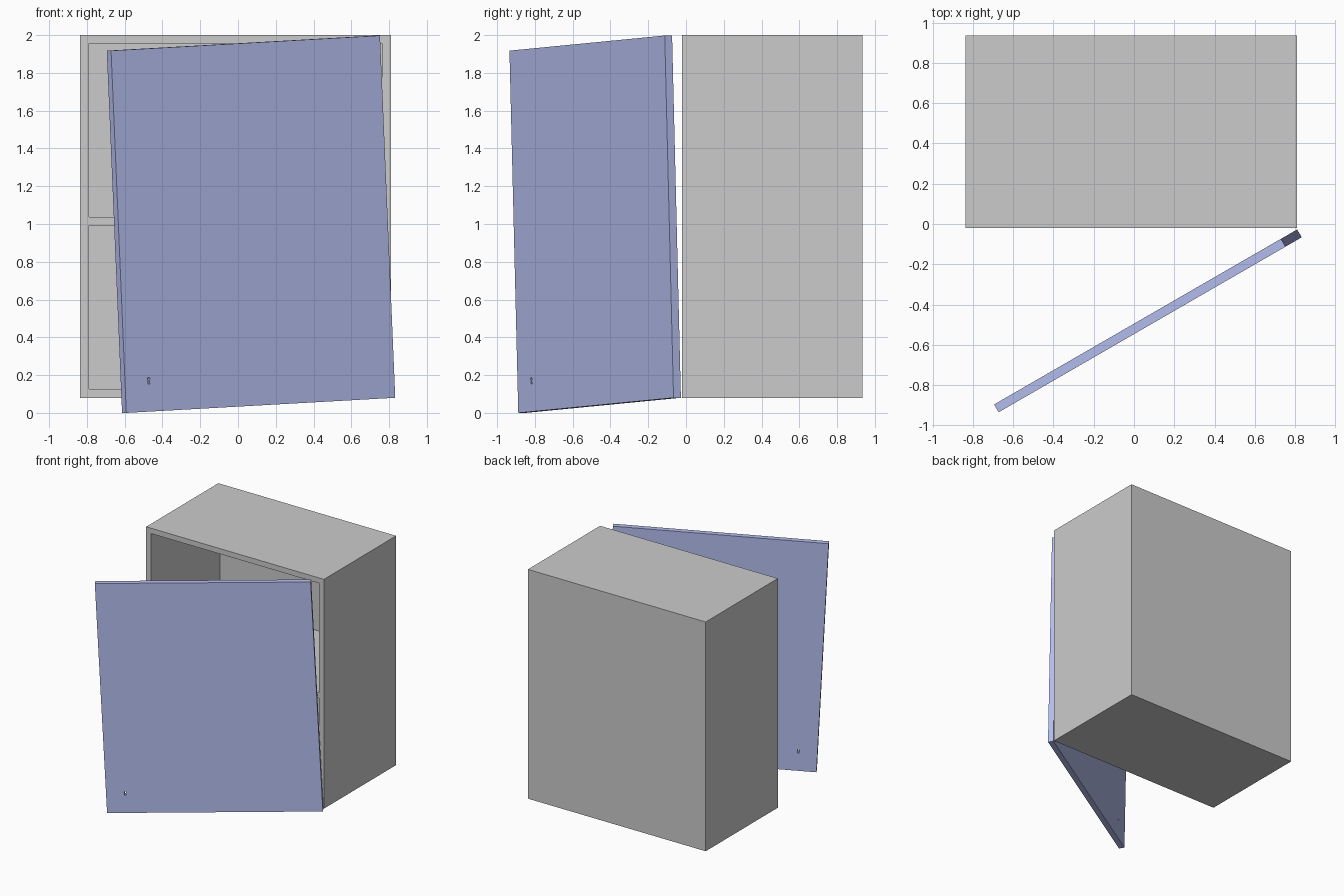
import bpy, bmesh, math
from mathutils import Matrix, Vector

if "Cube" in bpy.data.objects:
    bpy.data.objects.remove(bpy.data.objects["Cube"])


def box(name, lo, hi):
    bm = bmesh.new()
    bmesh.ops.create_cube(bm, size=1)
    for v in bm.verts:
        v.co = Vector([(a + b) / 2 + c * (b - a) for a, b, c in zip(lo, hi, v.co)])
    me = bpy.data.meshes.new(name)
    bm.to_mesh(me)
    bm.free()
    ob = bpy.data.objects.new(name, me)
    bpy.context.collection.objects.link(ob)
    return ob


def cut(target, cutter):
    m = target.modifiers.new("cut", "BOOLEAN")
    m.operation = "DIFFERENCE"
    m.solver = "EXACT"
    m.object = cutter
    cutter.hide_render = True
    cutter.display_type = "WIRE"
    cutter.hide_set(True)


# Cabinet body with two compartments split by a full-depth shelf
cabinet = box("cabinet_body", (-0.837, -0.02, 0.08), (0.81, 0.935, 2.0))
for label, z0, z1 in (("lower", 0.127, 0.993), ("upper", 1.038, 1.955)):
    cut(cabinet, box(label + "_compartment_cutter", (-0.79, -0.2, z0), (0.763, 0.888, z1)))

# Door slab in local space: width along -x, front towards -y, hinge corner at origin
W, H, T = 1.646, 1.92, 0.045
door = box("door", (-W, -T, 0), (0, 0, H))

# Small keyhole through the door: round top with a narrow slot below
bm = bmesh.new()
r, a0 = 0.008, math.radians(-60)
pts = [(r * math.cos(a0 + i * math.radians(300) / 12), r * math.sin(a0 + i * math.radians(300) / 12))
       for i in range(13)]
pts += [(-0.005, -0.025), (0.005, -0.025)]
face = bm.faces.new([bm.verts.new((-1.5 + x, -T - 0.05, 0.172 + z)) for x, z in pts])
ext = bmesh.ops.extrude_face_region(bm, geom=[face])
bmesh.ops.translate(bm, verts=[v for v in ext["geom"] if isinstance(v, bmesh.types.BMVert)],
                    vec=(0, T + 0.1, 0))
bmesh.ops.recalc_face_normals(bm, faces=bm.faces)
me = bpy.data.meshes.new("keyhole_cutter")
bm.to_mesh(me)
bm.free()
keyhole = bpy.data.objects.new("keyhole_cutter", me)
bpy.context.collection.objects.link(keyhole)

# Sagging door: tilted in its own plane, then swung open
pose = (Matrix.Translation((0.81, -0.027, 0.08)) @ Matrix.Rotation(math.radians(30), 4, "Z")
        @ Matrix.Rotation(-math.asin(0.08 / W), 4, "Y"))
for ob in (door, keyhole):
    ob.matrix_world = pose
cut(door, keyhole)

mat = bpy.data.materials.new("door_blue")
mat.diffuse_color = (0.46, 0.51, 0.85, 1)
mat.use_nodes = True
mat.node_tree.nodes["Principled BSDF"].inputs["Base Color"].default_value = mat.diffuse_color
door.data.materials.append(mat)
